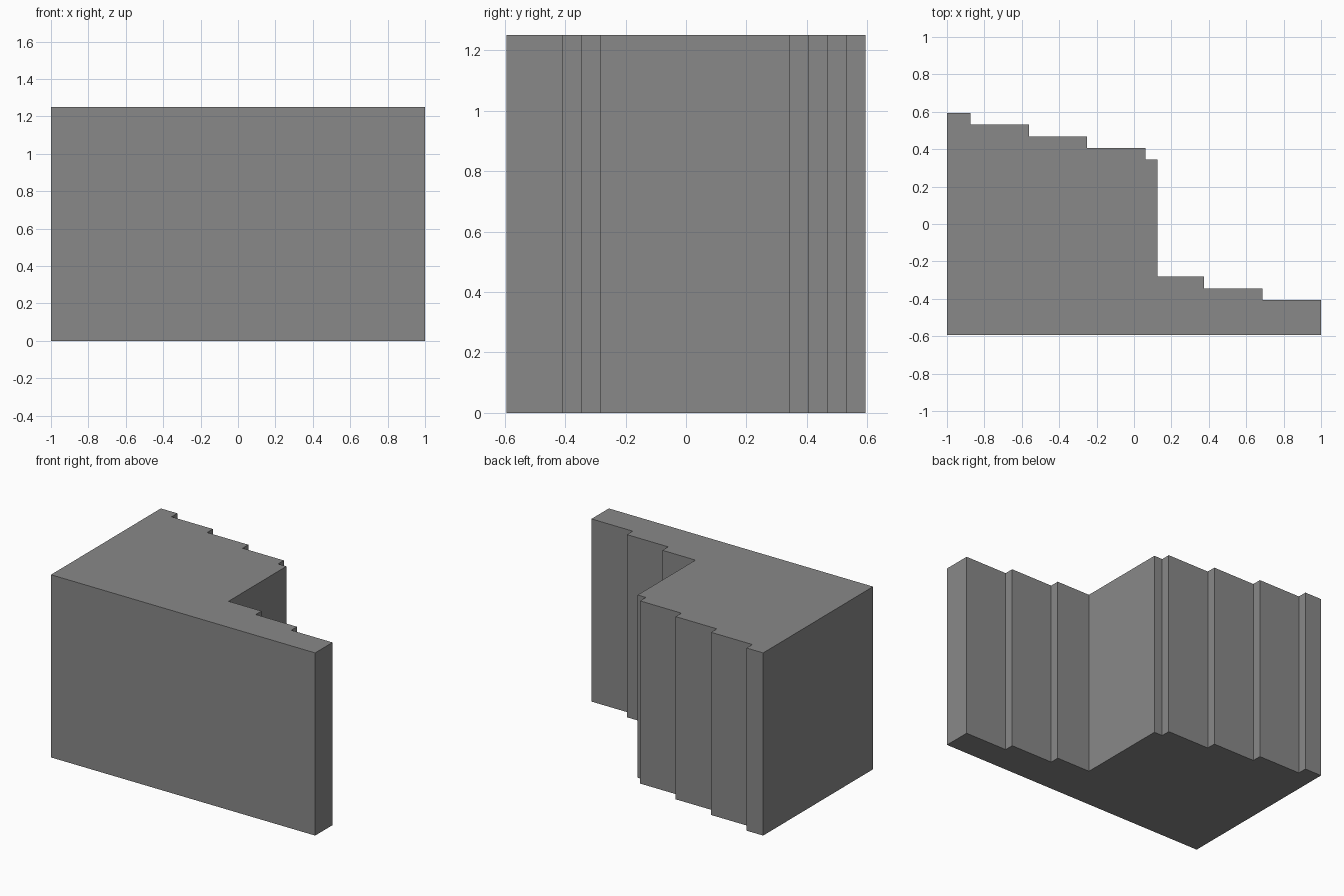
import bpy
import bmesh

cube = bpy.data.objects.get("Cube")
if cube:
    bpy.data.objects.remove(cube, do_unlink=True)

UNIT = 1 / 16
HEIGHT = 20 * UNIT
HALF_DEPTH = 9.5 * UNIT

# Plan outline: (right edge, depth from the front) of each step, in units
STEPS = [(-14, 19), (-9, 18), (-4, 17), (1, 16), (2, 15), (6, 5), (11, 4), (16, 3)]
outline = [(-16, 0)]
left = -16
for edge, depth in STEPS:
    outline += [(left, depth), (edge, depth)]
    left = edge
outline.append((16, 0))

# Grey material
grey = bpy.data.materials.new("grey")
grey.use_nodes = True
colour = (0.25, 0.25, 0.25, 1)
grey.diffuse_color = colour
grey.node_tree.nodes["Principled BSDF"].inputs["Base Color"].default_value = colour

# Stepped block: the outline extruded straight up
bm = bmesh.new()
base = bm.faces.new([bm.verts.new((x * UNIT, y * UNIT - HALF_DEPTH, 0)) for x, y in outline])
top = bmesh.ops.extrude_face_region(bm, geom=[base], use_keep_orig=True)
top_verts = [g for g in top["geom"] if isinstance(g, bmesh.types.BMVert)]
bmesh.ops.translate(bm, verts=top_verts, vec=(0, 0, HEIGHT))
bmesh.ops.recalc_face_normals(bm, faces=bm.faces)

mesh = bpy.data.meshes.new("stepped_block")
bm.to_mesh(mesh)
bm.free()
mesh.materials.append(grey)
block = bpy.data.objects.new("stepped_block", mesh)
bpy.context.collection.objects.link(block)
